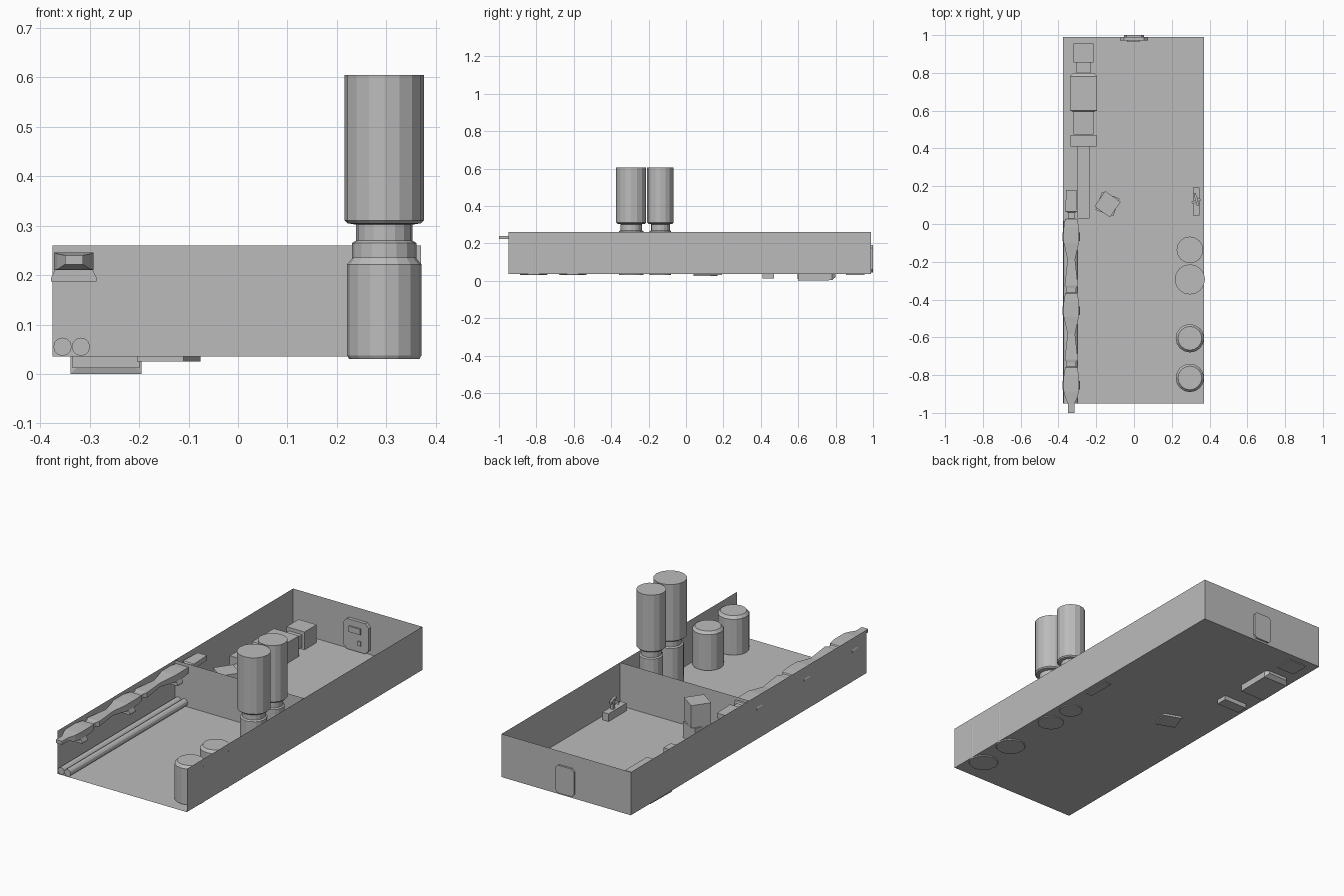
import bpy, bmesh, math
from mathutils import Matrix, Vector

if "Cube" in bpy.data.objects:
    bpy.data.objects.remove(bpy.data.objects["Cube"])

grey = bpy.data.materials.new("plain grey")
grey.diffuse_color = (0.5, 0.5, 0.5, 1)
grey.use_nodes = True
grey.node_tree.nodes["Principled BSDF"].inputs["Base Color"].default_value = grey.diffuse_color


def finish(name, bm, normals=True):
    if normals:
        bmesh.ops.recalc_face_normals(bm, faces=bm.faces)
    me = bpy.data.meshes.new(name)
    bm.to_mesh(me)
    bm.free()
    me.materials.append(grey)
    ob = bpy.data.objects.new(name, me)
    bpy.context.collection.objects.link(ob)
    return ob


def box(name, x0, x1, y0, y1, z0, z1, turn=0):
    bm = bmesh.new()
    c = Vector(((x0 + x1) / 2, (y0 + y1) / 2, (z0 + z1) / 2))
    m = Matrix.Translation(c) @ Matrix.Rotation(math.radians(turn), 4, 'Z') \
        @ Matrix.Diagonal((x1 - x0, y1 - y0, z1 - z0, 1))
    bmesh.ops.create_cube(bm, size=1, matrix=m)
    return finish(name, bm)


def sheet(name, *corners):
    bm = bmesh.new()
    bm.faces.new([bm.verts.new(c) for c in corners])
    return finish(name, bm, False)


def skin(name, rings):
    """Join equal rings of points and cap both ends."""
    bm = bmesh.new()
    vs = [[bm.verts.new(p) for p in r] for r in rings]
    n = len(vs[0])
    for a, b in zip(vs, vs[1:]):
        for i in range(n):
            bm.faces.new((a[i], a[(i + 1) % n], b[(i + 1) % n], b[i]))
    bm.faces.new(vs[0])
    bm.faces.new(vs[-1][::-1])
    return finish(name, bm)


def lathe(name, x, y, profile, scale=1.0, n=16):
    ang = [2 * math.pi * i / n for i in range(n)]
    return skin(name, [[(x + r * scale * math.cos(a), y + r * scale * math.sin(a), z)
                        for a in ang] for r, z in profile])


def loft(name, x, stations):
    """Rectangular sections (y, half width, low z, high z) along y."""
    return skin(name, [[(x - w, y, a), (x + w, y, a), (x + w, y, b), (x - w, y, b)]
                       for y, w, a, b in stations])


def plaque(name, y0, y1, hw, z0, z1, c):
    """Upright plate with cut corners."""
    pts = [(-hw + c, z0), (hw - c, z0), (hw, z0 + c), (hw, z1 - c),
           (hw - c, z1), (-hw + c, z1), (-hw, z1 - c), (-hw, z0 + c)]
    return skin(name, [[(x, y, z) for x, z in pts] for y in (y0, y1)])


# Open tray: thin floor, three walls and a cross partition
L, R, F, B, Z0, Z1, P = -0.375, 0.37, -0.95, 0.99, 0.035, 0.26, 0.015
sheet("floor", (L, F, Z0), (R, F, Z0), (R, B, Z0), (L, B, Z0))
sheet("left_wall", (L, B, Z0), (L, F, Z0), (L, F, Z1), (L, B, Z1))
sheet("right_wall", (R, F, Z0), (R, B, Z0), (R, B, Z1), (R, F, Z1))
sheet("back_wall", (R, B, Z0), (L, B, Z0), (L, B, Z1), (R, B, Z1))
sheet("partition", (L, P, Z0), (R, P, Z0), (R, P, Z1), (L, P, Z1))

# Short barrels near the open end
for i, y in enumerate((-0.815, -0.605)):
    lathe(f"barrel_{i + 1}", 0.296, y,
          [(0.071, 0.03), (0.075, 0.037), (0.075, 0.222), (0.063, 0.236)])

# Tall necked tanks
tank = [(0.065, 0.03), (0.065, 0.265), (0.057, 0.27), (0.057, 0.302),
        (0.074, 0.305), (0.08, 0.311), (0.08, 0.605)]
lathe("large_tank", 0.296, -0.293, tank)
lathe("small_tank", 0.296, -0.137, tank, 0.88)

# Twin pipes along the left wall
for i, x in enumerate((-0.355, -0.318)):
    ring = [(x + 0.0185 * math.cos(a), 0.055 + 0.0185 * math.sin(a))
            for a in [2 * math.pi * k / 12 for k in range(12)]]
    skin(f"floor_pipe_{i + 1}", [[(px, y, pz) for px, pz in ring] for y in (F, P)])

# Chain of wall units with brackets through the left wall
st = [(0.18, 0.027, 0.215, 0.24), (0.065, 0.032, 0.215, 0.24),
      (0.06, 0.017, 0.22, 0.235), (0.03, 0.017, 0.22, 0.235)]
for k in range(3):
    o = -0.393 * k
    st += [(0.026 + o, 0.033, 0.212, 0.243), (-0.02 + o, 0.04, 0.21, 0.246),
           (-0.10 + o, 0.04, 0.21, 0.246), (-0.13 + o, 0.033, 0.212, 0.243)]
    if k < 2:
        st += [(-0.19 + o, 0.02, 0.217, 0.238), (-0.325 + o, 0.035, 0.214, 0.241),
               (-0.34 + o, 0.025, 0.218, 0.238), (-0.362 + o, 0.025, 0.218, 0.238)]
    yc = -0.067 + o
    skin(f"bracket_{k + 1}", [[(-0.332 - w, yc - 0.023, z), (-0.332 + w, yc - 0.023, z),
                               (-0.332 + w, yc + 0.023, z), (-0.332 - w, yc + 0.023, z)]
                              for w, z in ((0.046, 0.187), (0.046, 0.195), (0.038, 0.211))])
st += [(-0.95, 0.018, 0.222, 0.24), (-1.0, 0.018, 0.222, 0.24)]
loft("wall_unit_chain", -0.332, st)

# Long machine on the floor of the rear room
loft("machine_head", -0.267, [(0.955, 0.052, 0.03, 0.128), (0.855, 0.052, 0.03, 0.128)])
loft("machine_neck", -0.267, [(0.855, 0.038, 0.045, 0.11), (0.79, 0.038, 0.045, 0.11)])
loft("machine_body", -0.267, [(0.80, 0.055, 0.02, 0.125), (0.78, 0.072, 0.003, 0.142),
                              (0.60, 0.072, 0.0, 0.142), (0.595, 0.055, 0.018, 0.125)])
loft("machine_waist", -0.267, [(0.60, 0.055, 0.037, 0.125), (0.475, 0.053, 0.037, 0.12)])
loft("machine_collar", -0.267, [(0.47, 0.068, 0.012, 0.142), (0.41, 0.068, 0.012, 0.142)])
loft("machine_arm", -0.267, [(0.41, 0.034, 0.045, 0.11), (0.03, 0.031, 0.045, 0.105)])

# Two stacked crates
box("lower_crate", -0.19, -0.09, 0.055, 0.155, 0.025, 0.118, -20)
box("upper_crate", -0.19, -0.09, 0.055, 0.155, 0.118, 0.235, -35)

# Panel set through the back wall
plaque("panel_inner", 0.972, 0.989, 0.073, 0.04, 0.198, 0.02)
plaque("panel_outer", 0.985, 1.0, 0.053, 0.045, 0.19, 0.014)
for n, a, b in (("inner", 0.964, 0.973), ("outer", 0.998, 1.0)):
    box(f"panel_slot_{n}", -0.038, 0.03, a, b, 0.135, 0.165)
box("panel_button", 0.012, 0.03, 0.966, 0.973, 0.075, 0.098)

# Small fixture by the right wall
box("fixture_base", 0.312, 0.348, 0.045, 0.192, 0.03, 0.075)
box("fixture_stem", 0.322, 0.338, 0.125, 0.141, 0.075, 0.125)
box("fixture_cross_bar", 0.305, 0.353, 0.115, 0.128, 0.098, 0.11, 25)
box("fixture_spout", 0.324, 0.336, 0.095, 0.165, 0.112, 0.124, 15)
